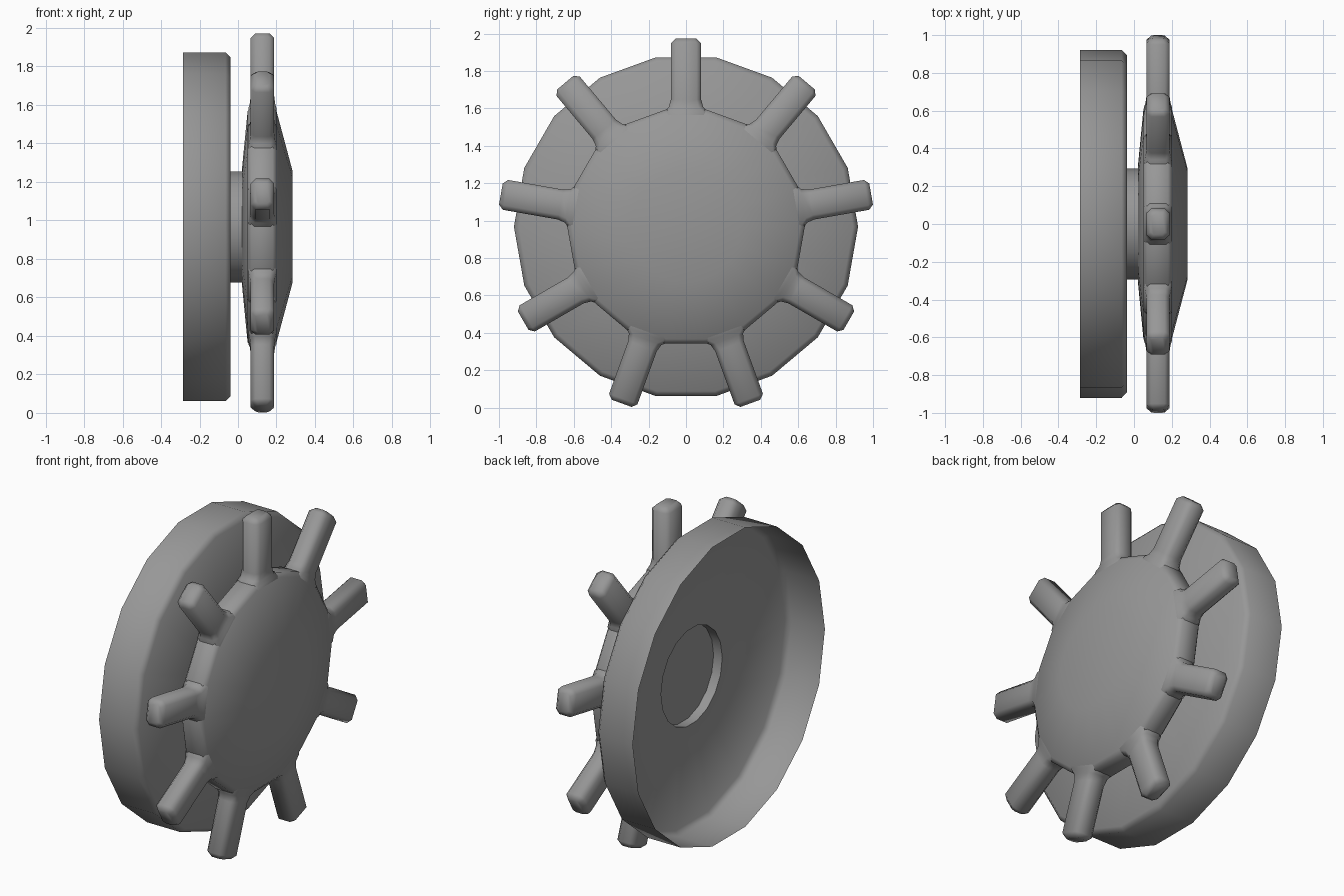
import bpy, bmesh, math
from mathutils import Matrix, Vector

if "Cube" in bpy.data.objects:
    bpy.data.objects.remove(bpy.data.objects["Cube"])

CZ = 0.967     # height of the axle
SIDES = 18

iron = bpy.data.materials.new("dark_iron")
iron.diffuse_color = (0.31, 0.31, 0.31, 1)
iron.use_nodes = True
iron.node_tree.nodes["Principled BSDF"].inputs["Base Color"].default_value = iron.diffuse_color


def finish(bm, name, smooth):
    bmesh.ops.recalc_face_normals(bm, faces=bm.faces)
    mesh = bpy.data.meshes.new(name)
    bm.to_mesh(mesh)
    bm.free()
    mesh.materials.append(iron)
    ob = bpy.data.objects.new(name, mesh)
    bpy.context.collection.objects.link(ob)
    ob.location.z = CZ
    bpy.ops.object.select_all(action='DESELECT')
    ob.select_set(True)
    bpy.context.view_layer.objects.active = ob
    bpy.ops.object.shade_smooth_by_angle(angle=math.radians(smooth))
    return ob


def loft(bm, rings, cap_start, cap_end):
    loops = [[bm.verts.new(p) for p in ring] for ring in rings]
    for a, b in zip(loops, loops[1:]):
        n = len(a)
        for i in range(n):
            j = (i + 1) % n
            bm.faces.new((a[i], a[j], b[j], b[i]))
    if cap_start:
        bm.faces.new(loops[0])
    if cap_end:
        bm.faces.new(loops[-1])


def lathe(name, profile, smooth, capped):
    """Turn an (x, radius) profile around the x axis."""
    bm = bmesh.new()
    rings = []
    for x, r in profile:
        rings.append([(x, r * math.cos(math.tau * i / SIDES),
                       r * math.sin(math.tau * i / SIDES)) for i in range(SIDES)])
    loft(bm, rings, capped, capped)
    return finish(bm, name, smooth)


# Open-backed drum with a chamfered front edge, running into the hollow hub
lathe("drum_and_hub", [(-0.287, 0.92), (-0.065, 0.92), (-0.038, 0.893),
                       (-0.038, 0.293), (0.02, 0.293)], 60, False)

# Lens-shaped sprocket body
lathe("sprocket_body", [(0.02, 0.30), (0.05, 0.61), (0.07, 0.635), (0.18, 0.635),
                        (0.20, 0.61), (0.282, 0.30)], 75, True)


# Nine chamfered teeth with flared roots
def tooth_section(r, w, d, c):
    x0 = 0.127
    pts = [(d, w - c), (d - c, w), (-d + c, w), (-d, w - c),
           (-d, -w + c), (-d + c, -w), (d - c, -w), (d, -w + c)]
    return [Vector((x0 + x, y, r)) for x, y in pts]


sections = [tooth_section(0.56, 0.135, 0.075, 0.03),
            tooth_section(0.615, 0.12, 0.073, 0.028),
            tooth_section(0.64, 0.092, 0.066, 0.026),
            tooth_section(0.68, 0.081, 0.061, 0.025),
            tooth_section(0.98, 0.081, 0.061, 0.025),
            tooth_section(1.005, 0.057, 0.037, 0.015)]
bm = bmesh.new()
for k in range(9):
    rot = Matrix.Rotation(math.radians(40 * k), 3, 'X')
    loft(bm, [[rot @ p for p in s] for s in sections], False, True)
finish(bm, "sprocket_teeth", 60)
